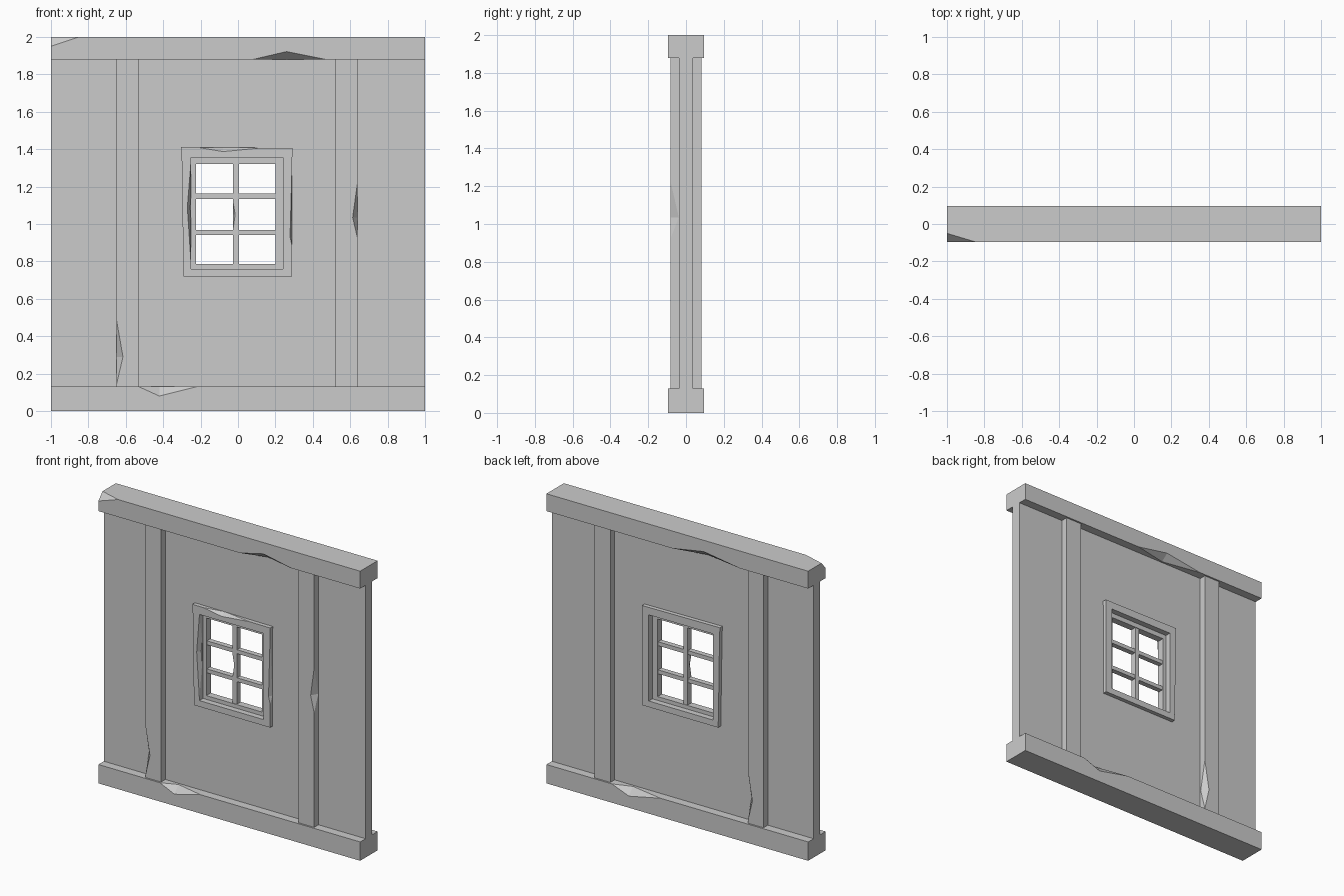
import bpy, bmesh
from mathutils import Vector

if "Cube" in bpy.data.objects:
    bpy.data.objects.remove(bpy.data.objects["Cube"])


def finish(name, bm):
    bmesh.ops.remove_doubles(bm, verts=bm.verts, dist=1e-5)
    bmesh.ops.recalc_face_normals(bm, faces=bm.faces)
    me = bpy.data.meshes.new(name)
    bm.to_mesh(me)
    bm.free()
    ob = bpy.data.objects.new(name, me)
    bpy.context.collection.objects.link(ob)
    return ob


def timber(name, quad, y, chips=(), cut=None):
    """Extrude an xz quad (bl, br, tr, tl) over -y..y.
    chip = (front/back sign, side, start, end, apex, depth in face, depth in y);
    sides: 0 bottom, 1 right, 2 top, 3 left."""
    bm = bmesh.new()

    def face(pts):
        bm.faces.new([bm.verts.new(p) for p in pts])

    flat = {-1: [], 1: []}
    for k in range(4):
        p, q = Vector(quad[k]), Vector(quad[(k + 1) % 4])
        d = (q - p).normalized()
        inward = Vector((-d.y, d.x))
        edge = {}
        for s in (-1, 1):
            def at(c, deep=0, dy=0):
                a = k % 2
                v = p.lerp(q, (c - p[a]) / (q[a] - p[a])) + inward * deep
                return Vector((v.x, s * (y - dy), v.y))
            start = Vector((p.x, s * y, p.y))
            edge[s] = [start]
            flat[s].append(start)
            mine = [c for c in chips if c[0] == s and c[1] == k]
            for _, _, c0, c1, m, deep, dy in mine:
                if k > 1:
                    c0, c1 = c1, c0
                A, B, P, Q = at(c0), at(c1), at(m, deep), at(m, 0, dy)
                flat[s] += [A, P, B]
                edge[s] += [A, Q, B]
                face([A, P, Q])
                face([B, Q, P])
            edge[s].append(Vector((q.x, s * y, q.y)))
        face(edge[-1] + edge[1][::-1])
    face(flat[-1])
    face(flat[1][::-1])
    bmesh.ops.remove_doubles(bm, verts=bm.verts, dist=1e-5)
    if cut:  # slice off one corner
        a, b, c, corner = map(Vector, cut)
        n = (b - a).cross(c - a).normalized()
        if n.dot(corner - a) < 0:
            n = -n
        bmesh.ops.bisect_plane(bm, geom=bm.verts[:] + bm.edges[:] + bm.faces[:],
                               plane_co=a, plane_no=n, clear_outer=True)
        bmesh.ops.holes_fill(bm, edges=[e for e in bm.edges if e.is_boundary])
    return finish(name, bm)


def rect(x0, x1, z0, z1):
    return [(x0, z0), (x1, z0), (x1, z1), (x0, z1)]


def ring(name, outer, inner, y):
    """Flat slab with a rectangular opening."""
    bm = bmesh.new()
    L = [[bm.verts.new((x, s, z)) for x, z in r]
         for r, s in ((outer, -y), (outer, y), (inner, y), (inner, -y))]
    for a in range(4):
        b = (a + 1) % 4
        for i in range(4):
            j = (i + 1) % 4
            bm.faces.new((L[a][i], L[a][j], L[b][j], L[b][i]))
    return finish(name, bm)


Y = 0.095
# Wall slab with window opening
ring("wall", rect(-1, 1, 0.13, 1.88), rect(-.25, .24, .76, 1.355), 0.036)

# Horizontal beams with chipped edges
timber("bottom_beam", rect(-1, 1, 0, .13), Y,
       [(-1, 2, -.53, -.22, -.42, .05, .045), (1, 2, .13, .50, .37, .05, .045)])
timber("top_beam", rect(-1, 1, 1.88, 2), Y,
       [(-1, 0, .08, .47, .26, .042, .05), (1, 0, -.48, .04, -.2, .042, .05)],
       cut=((-.85, -Y, 2), (-1, -.05, 2), (-1, -Y, 1.95), (-1, -Y, 2)))

# Upright posts
timber("left_post", rect(-.65, -.53, .13, 1.88), .083,
       [(-1, 3, .14, .49, .29, .035, .042), (1, 1, .14, .5, .29, .035, .042)])
timber("right_post", rect(.52, .64, .13, 1.88), .083,
       [(-1, 1, .92, 1.23, 1.035, .027, .045)])

# Window frame, slightly crooked
F = 0.064
timber("frame_top", [(-.301, 1.355), (.29, 1.355), (.291, 1.406), (-.304, 1.411)], F,
       [(-1, 2, -.22, .13, -.08, .022, .03)])
timber("frame_bottom", rect(-.291, .29, .718, .76), F)
timber("frame_left", [(-.292, .76), (-.25, .76), (-.25, 1.355), (-.301, 1.355)], F,
       [(-1, 1, .77, 1.35, 1.09, .021, .04)])
timber("frame_right", rect(.24, .29, .76, 1.355), F,
       [(-1, 1, .88, 1.35, .93, .012, .025)])

# Sash and glazing bars
ring("sash", rect(-.25, .24, .76, 1.355), rect(-.225, .2, .786, 1.322), .024)
timber("upright_bar", rect(-.027, .005, .786, 1.322), .02,
       [(-1, 3, .97, 1.12, 1.05, .012, .025)])
for i, z in enumerate((.941, 1.135)):
    timber(f"cross_bar_{i + 1}", rect(-.225, .2, z, z + .027), .018)
